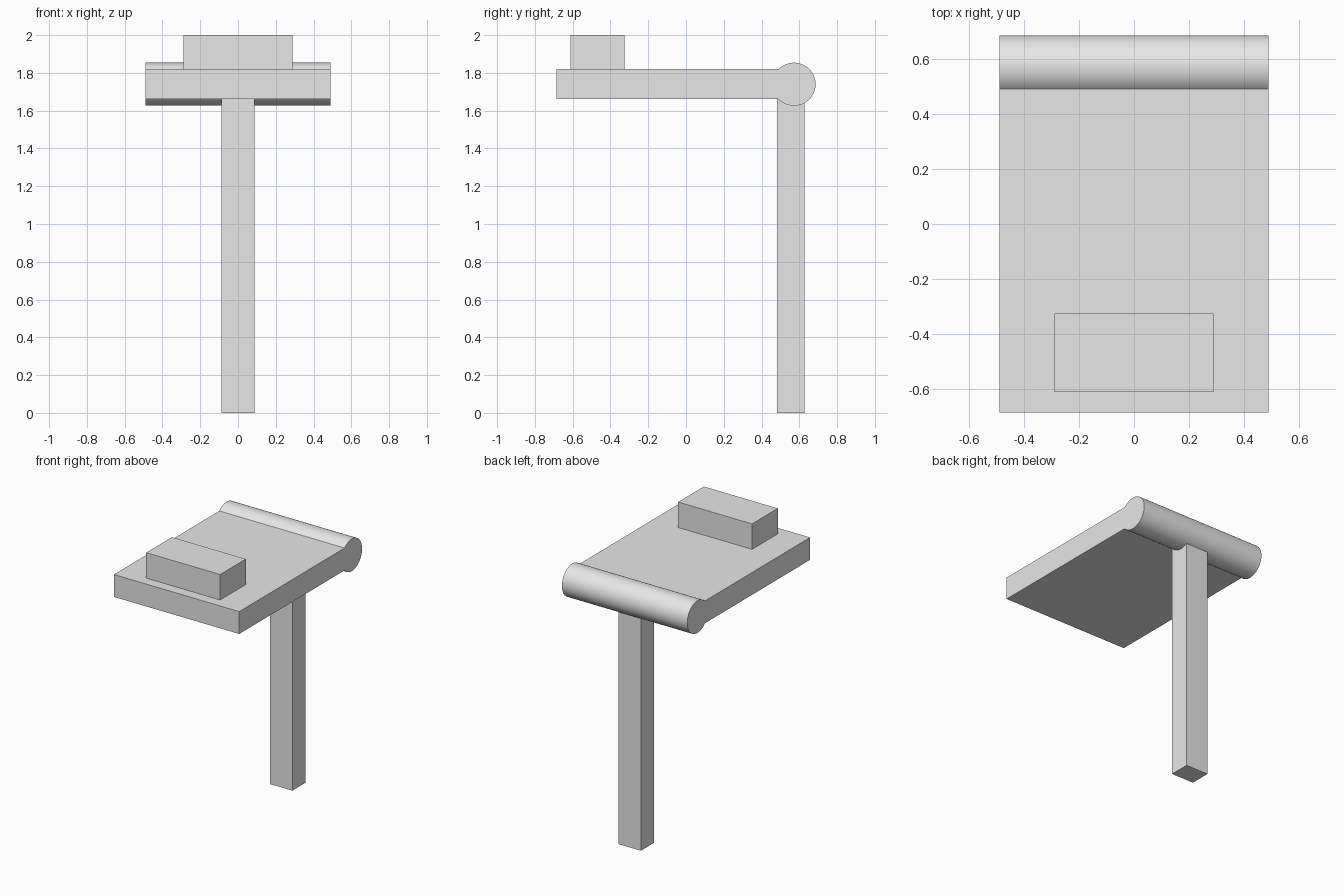
import bpy
import bmesh
import math

cube = bpy.data.objects.get("Cube")
if cube:
    bpy.data.objects.remove(cube, do_unlink=True)

# Single plain grey
grey = bpy.data.materials.new("light_grey")
grey.use_nodes = True
colour = (0.8, 0.8, 0.8, 1.0)
grey.diffuse_color = colour
grey.node_tree.nodes["Principled BSDF"].inputs["Base Color"].default_value = colour


def add_object(name, bm):
    bmesh.ops.recalc_face_normals(bm, faces=bm.faces)
    mesh = bpy.data.meshes.new(name)
    bm.to_mesh(mesh)
    bm.free()
    mesh.materials.append(grey)
    obj = bpy.data.objects.new(name, mesh)
    bpy.context.collection.objects.link(obj)
    return obj


def box(name, half_width, y0, y1, z0, z1):
    bm = bmesh.new()
    bmesh.ops.create_cube(bm, size=1)
    for v in bm.verts:
        v.co = (v.co.x * 2 * half_width,
                y0 + (v.co.y + 0.5) * (y1 - y0),
                z0 + (v.co.z + 0.5) * (z1 - z0))
    return add_object(name, bm)


# Flat platform that ends in a round roll, as one side profile
HALF_WIDTH = 0.49
FRONT, BOTTOM, TOP = -0.686, 1.662, 1.82
ROLL_Y, ROLL_Z, RADIUS = 0.572, 1.74, 0.114
STEPS = 56
start = math.pi - math.asin((TOP - ROLL_Z) / RADIUS)
end = -math.pi - math.asin((BOTTOM - ROLL_Z) / RADIUS)
profile = [(FRONT, BOTTOM), (FRONT, TOP)]
for i in range(STEPS + 1):
    a = start + (end - start) * i / STEPS
    profile.append((ROLL_Y + RADIUS * math.cos(a), ROLL_Z + RADIUS * math.sin(a)))

bm = bmesh.new()
side = bm.faces.new([bm.verts.new((-HALF_WIDTH, y, z)) for y, z in profile])
extruded = bmesh.ops.extrude_face_region(bm, geom=[side], use_keep_orig=True)
for v in extruded["geom"]:
    if isinstance(v, bmesh.types.BMVert):
        v.co.x = HALF_WIDTH
platform = add_object("platform_with_roll", bm)
bpy.ops.object.select_all(action="DESELECT")
platform.select_set(True)
bpy.context.view_layer.objects.active = platform
bpy.ops.object.shade_smooth_by_angle(angle=math.radians(30))

# Raised block near the front edge
box("top_block", 0.289, -0.612, -0.325, TOP, 2.0)

# Post under the roll
box("support_post", 0.087, 0.483, 0.628, 0.0, 1.68)
